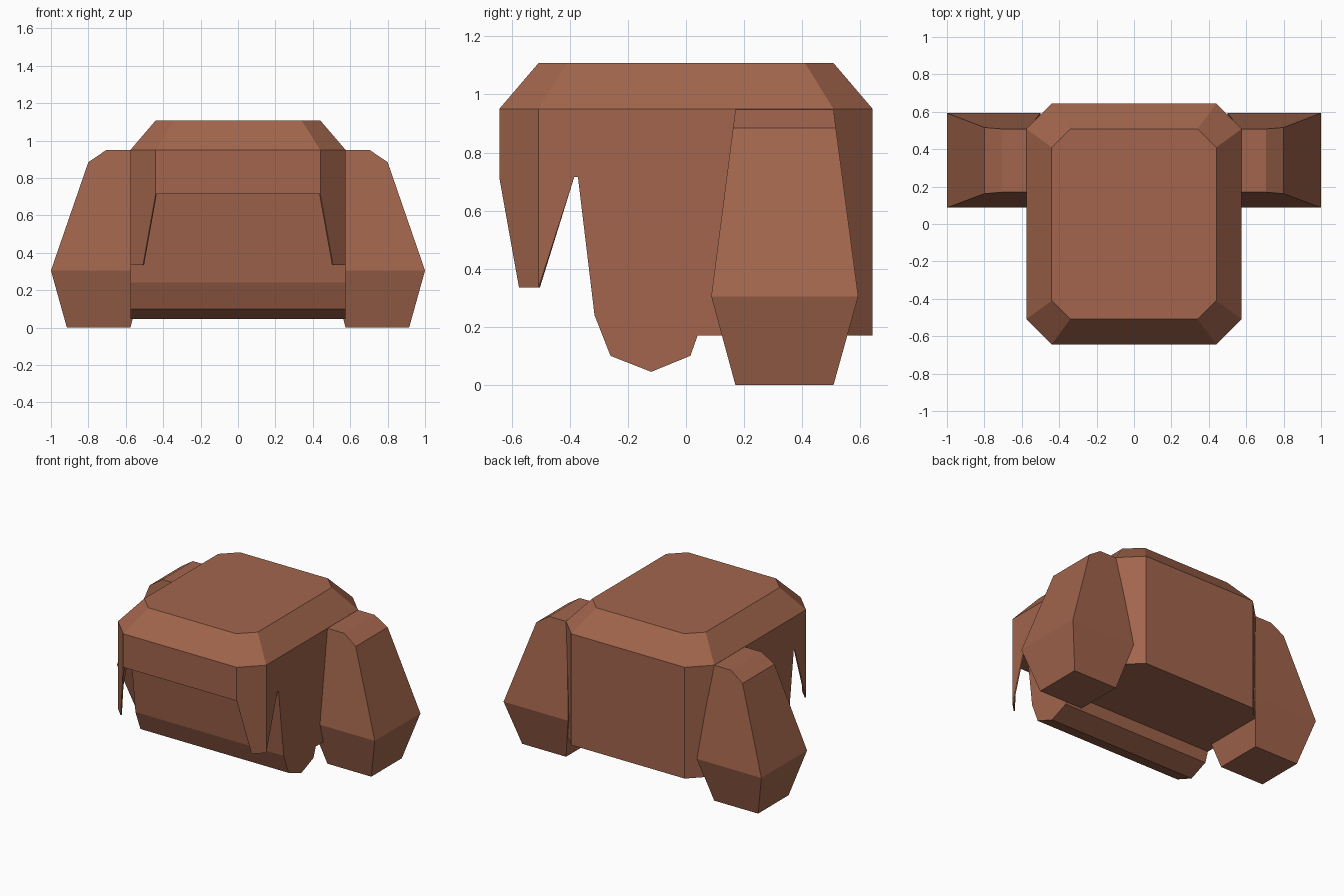
import bpy
import bmesh

cube = bpy.data.objects.get("Cube")
if cube:
    bpy.data.objects.remove(cube, do_unlink=True)

# Single warm brown
brown = bpy.data.materials.new("warm_brown")
brown.use_nodes = True
COLOUR = (0.36, 0.13, 0.073, 1)
brown.diffuse_color = COLOUR
brown.node_tree.nodes["Principled BSDF"].inputs["Base Color"].default_value = COLOUR


def finish(name, bm, recalc=True):
    if recalc:
        bmesh.ops.recalc_face_normals(bm, faces=bm.faces)
    mesh = bpy.data.meshes.new(name)
    bm.to_mesh(mesh)
    bm.free()
    mesh.materials.append(brown)
    obj = bpy.data.objects.new(name, mesh)
    bpy.context.collection.objects.link(obj)
    return obj


def loft(name, rings):
    """Closed solid through rings with equal point counts."""
    bm = bmesh.new()
    loops = [[bm.verts.new(p) for p in ring] for ring in rings]
    n = len(loops[0])
    for a, b in zip(loops, loops[1:]):
        for i in range(n):
            j = (i + 1) % n
            bm.faces.new((a[i], a[j], b[j], b[i]))
    bm.faces.new(loops[0][::-1])
    bm.faces.new(loops[-1])
    return finish(name, bm)


def octagon(x, y, cx, cy, z):
    """Rectangle of half size x, y whose corners are cut at cx, cy."""
    return [(cx, -y, z), (x, -cy, z), (x, cy, z), (cx, y, z),
            (-cx, y, z), (-x, cy, z), (-x, -cy, z), (-cx, -y, z)]


X, Y, CX, CY = 0.575, 0.643, 0.44, 0.508   # main outline
FRINGE_Z = 0.715

# Crown with chamfered top
loft("crown", [octagon(X, Y, CX, CY, FRINGE_Z),
               octagon(X, Y, CX, CY, 0.95),
               octagon(CX, CY, 0.34, 0.41, 1.108)])

# Main body: side profile (y, z) extruded across the width
profile = [(-0.372, FRINGE_Z), (-0.315, 0.24), (-0.26, 0.10), (-0.12, 0.045),
           (0.015, 0.10), (0.04, 0.17), (CY, 0.17), (CY, FRINGE_Z)]
loft("body", [[(x, y, z) for y, z in profile] for x in (-X, X)])

# Back panel with cut corners
loft("back_panel", [[(X, CY, z), (CX, Y, z), (-CX, Y, z), (-X, CY, z)]
                    for z in (0.17, FRINGE_Z)])

for side, s in (("left", 1), ("right", -1)):
    # Thin pointed flap wrapping the front corner
    bm = bmesh.new()
    a, b, c, d, e = [bm.verts.new((s * x, y, z)) for x, y, z in (
        (X, -CY, FRINGE_Z), (X, -0.385, FRINGE_Z), (X, -CY, 0.335),
        (0.508, -0.575, 0.335), (CX, -Y, FRINGE_Z))]
    for face in ((c, b, a), (d, c, a, e)):
        bm.faces.new(face[::s])
    flap = finish(side + "_front_flap", bm, recalc=False)
    solid = flap.modifiers.new("thickness", "SOLIDIFY")
    solid.thickness = 0.008
    solid.offset = -1

    # Side lobe: z, inner x, outer x, front y, back y
    levels = [(0.0, 0.575, 0.915, 0.17, 0.508),
              (0.305, 0.50, 1.0, 0.087, 0.593),
              (0.885, 0.56, 0.80, 0.162, 0.516),
              (0.949, 0.56, 0.705, 0.17, 0.508)]
    loft(side + "_side_lobe",
         [[(s * x0, y0, z), (s * x1, y0, z), (s * x1, y1, z), (s * x0, y1, z)]
          for z, x0, x1, y0, y1 in levels])
